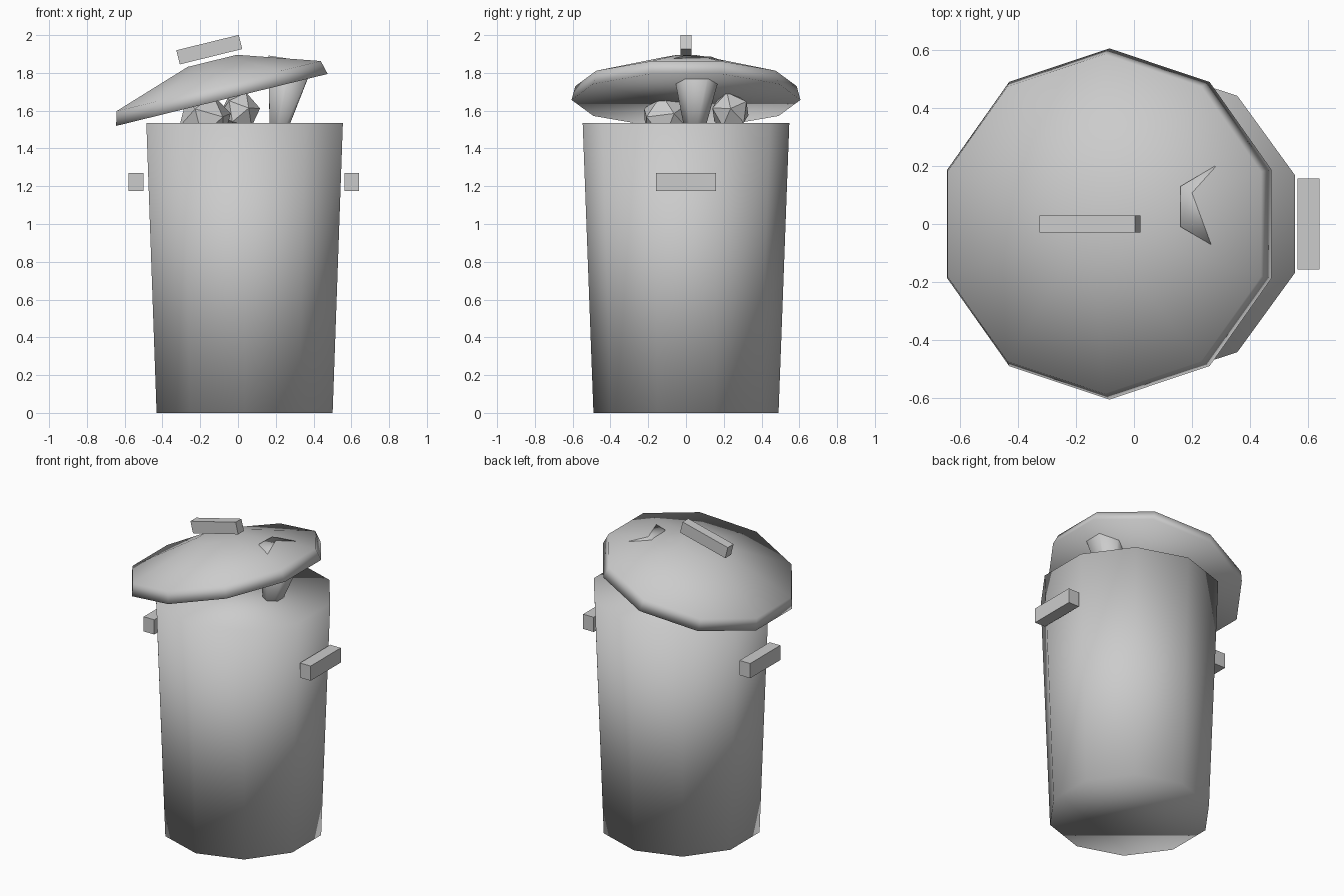
import bpy, bmesh, math
from mathutils import Vector, Matrix

if "Cube" in bpy.data.objects:
    bpy.data.objects.remove(bpy.data.objects["Cube"], do_unlink=True)

grey = bpy.data.materials.new("plain_grey")
grey.use_nodes = True
grey.diffuse_color = (0.6, 0.6, 0.6, 1)
grey.node_tree.nodes["Principled BSDF"].inputs["Base Color"].default_value = (0.6, 0.6, 0.6, 1)

LID_TILT = -math.radians(13.8)


def finish(name, bm, location, rotation=(0, 0, 0), smooth=False):
    bmesh.ops.recalc_face_normals(bm, faces=bm.faces)
    mesh = bpy.data.meshes.new(name)
    bm.to_mesh(mesh)
    bm.free()
    for poly in mesh.polygons:
        poly.use_smooth = smooth
    mesh.materials.append(grey)
    obj = bpy.data.objects.new(name, mesh)
    obj.location = location
    obj.rotation_euler = rotation
    bpy.context.collection.objects.link(obj)
    return obj


def lathe(name, profile, sides, location, rotation=(0, 0, 0)):
    """Closed, smooth turned shape from (radius, height) pairs, a corner facing +y."""
    bm = bmesh.new()
    rings = []
    for radius, height in profile:
        angles = [math.pi / 2 + 2 * math.pi * i / sides for i in range(sides)]
        rings.append([bm.verts.new((radius * math.cos(a), radius * math.sin(a), height))
                      for a in angles])
    for low, high in zip(rings, rings[1:]):
        for i in range(sides):
            j = (i + 1) % sides
            bm.faces.new((low[i], low[j], high[j], high[i]))
    bm.faces.new(rings[0][::-1])
    bm.faces.new(rings[-1])
    return finish(name, bm, location, rotation, smooth=True)


def box(name, size, location, rotation=(0, 0, 0)):
    bm = bmesh.new()
    bmesh.ops.create_cube(bm, size=1)
    bmesh.ops.scale(bm, vec=size, verts=bm.verts)
    return finish(name, bm, location, rotation)


def lump(name, radius, location, rotation):
    bm = bmesh.new()
    bmesh.ops.create_icosphere(bm, subdivisions=1, radius=radius)
    return finish(name, bm, location, rotation)


# Tapered bin body and its tilted lid
lathe("bin_body", [(0.49, 0), (0.547, 1.535)], 10, (0.035, 0, 0))
lathe("lid", [(0.606, 0), (0.586, 0.075), (0.141, 0.213)], 10,
      (-0.085, 0, 1.657), (0, LID_TILT, 0))

# Handles
box("lid_handle", (0.34, 0.06, 0.077), (-0.152, 0, 1.923), (0, LID_TILT, 0))
for side, x in (("left", 0.602), ("right", -0.54)):
    box(side + "_handle", (0.077, 0.315, 0.097), (x, 0, 1.222))

# Cup poking through the lid, origin at its mouth
lathe("cup", [(0.03, -0.48), (0.14, 0)], 6, (0.28, 0.06, 1.868),
      (math.radians(-2.2), math.radians(10.2), 0))

# Rubbish lumps under the lid
lump("large_lump", 0.145, (-0.175, -0.1, 1.55), (0.3, 0.2, 0.4))
lump("small_lump", 0.108, (0.01, 0.235, 1.595), (0.2, 0.3, 0.1))
